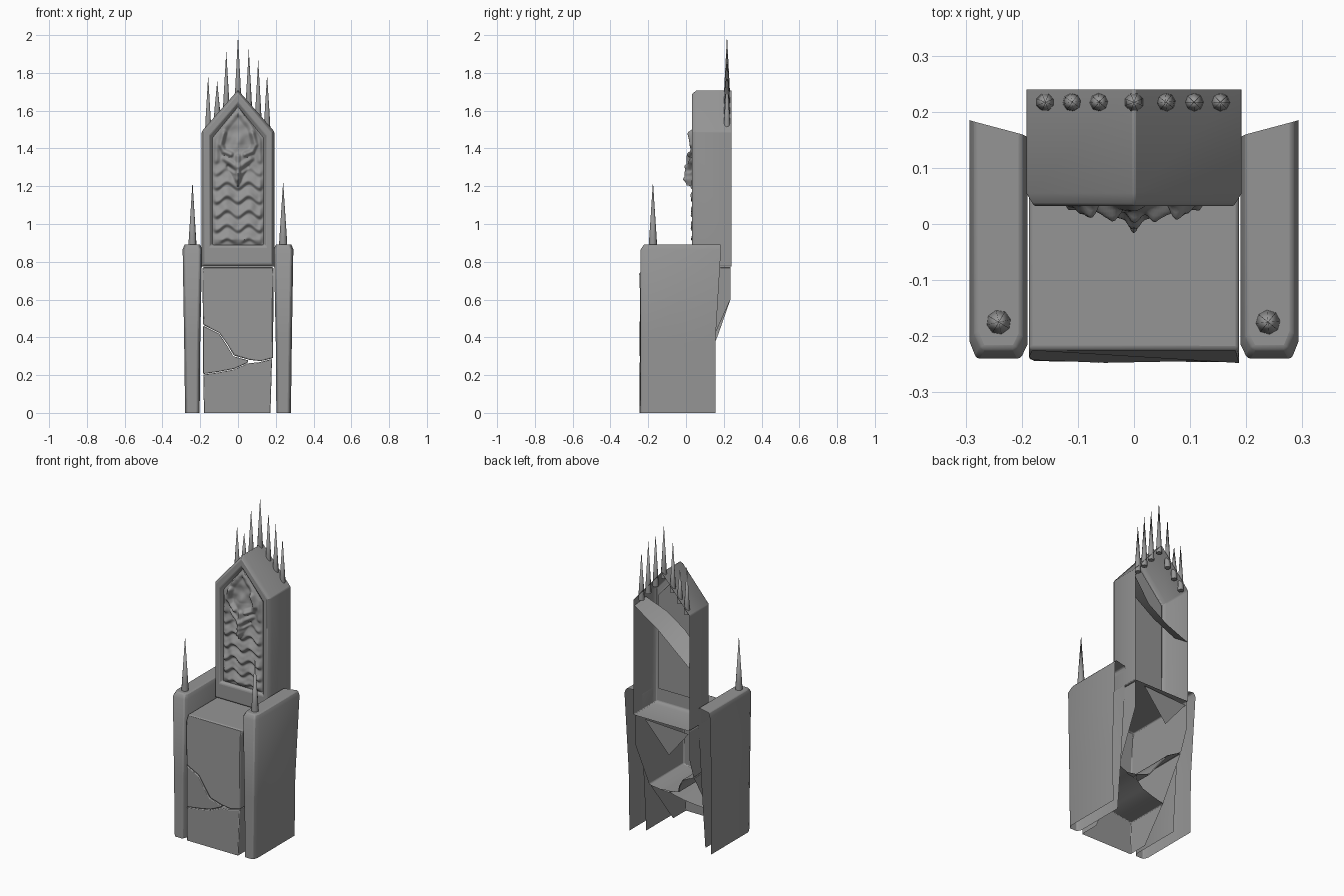
import bpy, bmesh, math, random
from mathutils import Vector, noise

if "Cube" in bpy.data.objects:
    bpy.data.objects.remove(bpy.data.objects["Cube"])

random.seed(4)
dark_stone = bpy.data.materials.new("dark_stone")
dark_stone.diffuse_color = (0.3, 0.3, 0.3, 1)
dark_stone.use_nodes = True
dark_stone.node_tree.nodes["Principled BSDF"].inputs["Base Color"].default_value = dark_stone.diffuse_color


def make(name, verts, faces, bevel=0.0, angle=35):
    me = bpy.data.meshes.new(name)
    me.from_pydata(verts, [], faces)
    bm = bmesh.new()
    bm.from_mesh(me)
    bmesh.ops.recalc_face_normals(bm, faces=bm.faces)
    bm.to_mesh(me)
    bm.free()
    me.materials.append(dark_stone)
    ob = bpy.data.objects.new(name, me)
    bpy.context.collection.objects.link(ob)
    if bevel:
        m = ob.modifiers.new("worn_edges", 'BEVEL')
        m.width, m.segments, m.limit_method = bevel, 2, 'ANGLE'
        m.angle_limit = math.radians(40)
    bpy.ops.object.select_all(action='DESELECT')
    ob.select_set(True)
    bpy.context.view_layer.objects.active = ob
    bpy.ops.object.shade_smooth_by_angle(angle=math.radians(angle))
    return ob


def bridge(loops):
    """Verts and side faces joining closed loops of equal length."""
    n = len(loops[0])
    verts = [p for lp in loops for p in lp]
    faces = [(k * n + i, k * n + (i + 1) % n, (k + 1) * n + (i + 1) % n, (k + 1) * n + i)
             for k in range(len(loops) - 1) for i in range(n)]
    return verts, faces


# Arm slabs: hollow, open at the back and underneath
def arm_section(z, inner, outer, y_in, y_out, s, front=-0.24):
    return [(s * inner, y_in, z), (s * inner, front + .025, z), (s * (inner + .012), front, z),
            (s * (outer - .012), front, z), (s * outer, front + .03, z), (s * outer, y_out, z)]


for s, side in ((-1, "left"), (1, "right")):
    rows = [arm_section(0, .203, .28, .1, .155, s),
            arm_section(.37, .2, .285, .13, .155, s),
            arm_section(.865, .19, .293, .155, .185, s),
            arm_section(.892, .2, .283, .16, .182, s, -.222)]
    verts = [p for r in rows for p in r]
    faces = [(k * 6 + i, k * 6 + i + 1, k * 6 + i + 7, k * 6 + i + 6)
             for k in range(3) for i in range(5)]
    faces.append(tuple(range(18, 24)))
    make("arm_" + side, verts, faces, 0.006)


# Seat stones: cracked front blocks, open at the back
def back_y(z):
    if z >= .6:
        return .235
    return .155 + .08 * (z - .37) / .23 if z > .37 else -.12 + .275 * z / .37


def stone(name, outline, bevel, closed_edges):
    n = len(outline)
    front = [(x, -.243 + (.018 if z > .76 else 0) + .006 * noise.noise(Vector((x * 9, 1, z * 9))), z)
             for x, z in outline]
    verts = front + [(x, back_y(z), z) for x, z in outline]
    faces = [tuple(range(n))]
    faces += [(i, (i + 1) % n, n + (i + 1) % n, n + i) for i in range(n) if i in closed_edges]
    return make(name, verts, faces, bevel)


stone("seat_lower_stone", [(-.18, 0), (.172, 0), (.18, .285), (.11, .268), (.05, .262),
                           (-.02, .23), (-.1, .215), (-.184, .203)], .004, range(1, 8))
stone("seat_wedge_stone", [(-.184, .206), (-.1, .218), (-.02, .233), (.05, .265), (.055, .278),
                           (-.025, .3), (-.06, .36), (-.1, .42), (-.184, .462)], .004, range(9))
stone("seat_upper_stone", [(-.184, .466), (-.1, .424), (-.057, .364), (-.022, .304), (.06, .281),
                           (.12, .274), (.186, .29), (.187, .6), (.187, .735), (.187, .772),
                           (-.187, .772), (-.187, .735), (-.187, .6)], .006, range(13))

# Broken remnant hanging under the seat at the rear
make("rear_seat_fragment", [(.12, .232, .765), (-.18, .232, .75), (-.04, .225, .58)], [(0, 1, 2)])


# Backrest: gabled shell with a stepped frame
def gable(w, base, eave, peak, y):
    return [(-w, y, base), (w, y, base), (w, y, eave), (0, y, peak), (-w, y, eave)]


verts, faces = bridge([gable(.192, .775, 1.49, 1.71, .24),
                       gable(.192, .775, 1.49, 1.71, .055),
                       gable(.178, .785, 1.485, 1.69, .032),
                       gable(.152, .88, 1.468, 1.645, .032),
                       gable(.136, .89, 1.455, 1.622, .05)])
make("backrest_shell", verts, faces, 0.005)
make("backrest_rear_panel", gable(.15, .88, 1.46, 1.63, .058), [tuple(range(5))])

# Diagonal broken ledge inside the hollow back
make("rear_broken_ledge", [(.19, .235, 1.45), (.06, .2, 1.33), (-.06, .21, 1.24), (-.19, .235, 1.16),
                           (.185, .13, 1.47), (.06, .1, 1.4), (-.06, .1, 1.32), (-.185, .13, 1.23)],
     [(i, i + 1, i + 5, i + 4) for i in range(3)], angle=20)


# Carved relief panel: horned mask over rows of folds
def bump(x, z, cx, cz, rx, rz):
    return math.exp(-((x - cx) / rx) ** 2 - ((z - cz) / rz) ** 2)


def ridge(x, z, pts, r):
    best = 9
    for a, b in zip(pts, pts[1:]):
        a, b, p = Vector(a), Vector(b), Vector((x, z))
        t = max(0, min(1, (p - a).dot(b - a) / (b - a).length_squared))
        best = min(best, (p - a.lerp(b, t)).length)
    return max(0, 1 - (best / r) ** 2) ** 2


def relief(x, z):
    ax = abs(x)
    h = .004 + .007 * noise.noise(Vector((x * 22, 0, z * 22)))
    # soft overlapping folds
    fade = max(0, min(1, (1.33 - z) / .1))
    phase = ((z - .9) + .016 * math.cos(ax * 55)) / .075 * 2 * math.pi
    h += fade * .009 * (1 + math.sin(phase + .6 * math.sin(phase)))
    # pointed hood around the mask
    h += .012 * ridge(ax, z, [(.118, 1.34), (.11, 1.43), (.065, 1.52), (0, 1.6)], .028)
    # wedge-shaped mask with brow, eyes, beak
    wide = max(.004, .075 * min(1, (z - 1.2) / .13))
    if 1.2 < z < 1.42:
        h += .026 * max(0, 1 - (ax / wide) ** 2) * min(1, (1.42 - z) / .06)
    h += .014 * ridge(ax, z, [(.01, 1.305), (.07, 1.345)], .02)
    h -= .016 * ridge(ax, z, [(.018, 1.28), (.052, 1.305)], .014)
    h += .016 * ridge(ax, z, [(0, 1.36), (0, 1.24)], .018)
    h += .02 * bump(ax, z, 0, 1.235, .018, .025)
    # horns and crest
    h += .024 * ridge(ax, z, [(.04, 1.37), (.075, 1.385), (.09, 1.42), (.075, 1.48)], .022)
    h += .022 * bump(ax, z, 0, 1.43, .03, .045)
    return h


NX, NZ = 56, 130
verts = []
for j in range(NZ + 1):
    z = .89 + .732 * j / NZ
    w = .136 * (1 if z < 1.455 else max(.002, (1.622 - z) / .167))
    for i in range(NX + 1):
        u = 2 * i / NX - 1
        edge = min(1, (1 - abs(u)) * 7) * min(1, j / 5) * min(1, (NZ - j) / 8)
        verts.append((u * w, .05 - edge * relief(u * w, z), z))
faces = [(j * (NX + 1) + i, j * (NX + 1) + i + 1, (j + 1) * (NX + 1) + i + 1, (j + 1) * (NX + 1) + i)
         for j in range(NZ) for i in range(NX)]
make("carved_panel", verts, faces, angle=60)


# Spikes on the arms and along the gable
def spike(name, x, y, base, tip, r, sides=8):
    turn = random.random()
    ring = [(math.cos(turn + 2 * math.pi * i / sides), math.sin(turn + 2 * math.pi * i / sides))
            for i in range(sides)]
    v = [(x + r * c, y + r * q, base) for c, q in ring]
    v += [(x + r * .85 * c, y + r * .85 * q, base + .06) for c, q in ring]
    v.append((x, y, tip))
    f = [(i, (i + 1) % sides, sides + (i + 1) % sides, sides + i) for i in range(sides)]
    f += [(sides + i, sides + (i + 1) % sides, 2 * sides) for i in range(sides)]
    f.append(tuple(range(sides)))
    make(name, v, f, angle=50)


for x in (-.241, .239):
    spike("arm_spike", x, -.175, .87, 1.225, .023)
for x, tip in ((-.158, 1.785), (-.11, 1.755), (-.062, 1.915), (0, 2.0),
               (.057, 1.925), (.107, 1.87), (.154, 1.79)):
    spike("crown_spike", x, .217, 1.71 - 1.16 * abs(x) - .04, tip, .018)
